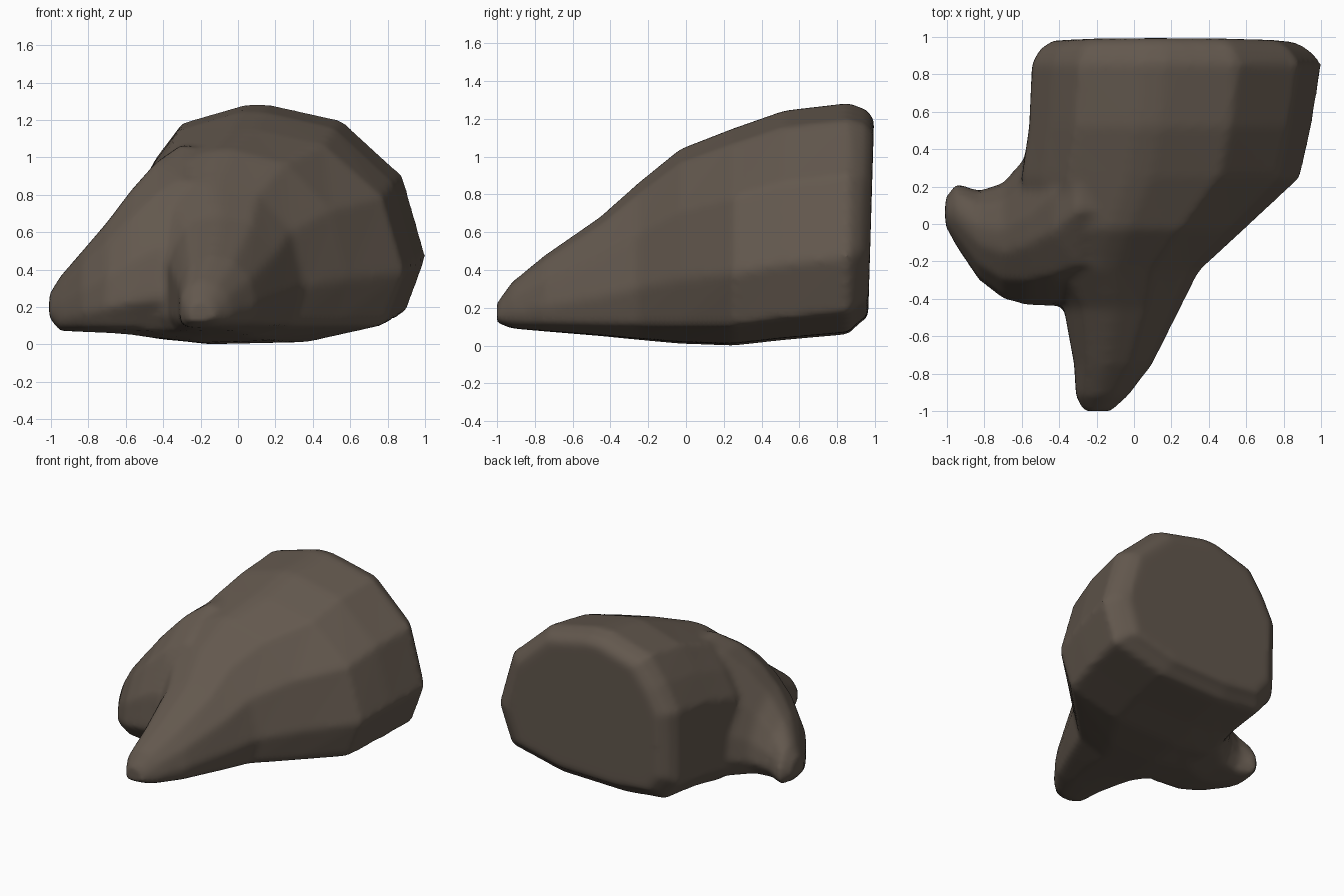
import bpy, bmesh

if "Cube" in bpy.data.objects:
    bpy.data.objects.remove(bpy.data.objects["Cube"])

# Rounded cross-sections in a unit box (across, up)
OUTLINE = [(.08, .03), (0, .15), (0, .6), (.07, .76), (.16, .91), (.38, .99), (.46, .99),
           (.71, .92), (.92, .68), (1, .33), (.93, .09), (.65, .01), (.3, 0)]
SYMMETRIC = [(.12, .04), (0, .22), (.03, .5), (.17, .8), (.4, .98), (.6, .98),
             (.83, .8), (.97, .5), (1, .25), (.88, .05), (.5, 0)]


def loft(bm, outline, rings, place):
    """Skin cross-sections; each ring is (station, left, right, bottom, top)."""
    loops = []
    for s, a, b, lo, hi in rings:
        loops.append([bm.verts.new(place(s, a + (b - a) * u, lo + (hi - lo) * v))
                      for u, v in outline])
    n = len(outline)
    for p, q in zip(loops, loops[1:]):
        for i in range(n):
            j = (i + 1) % n
            bm.faces.new((p[i], p[j], q[j], q[i]))
    bm.faces.new(loops[0])
    bm.faces.new(loops[-1])


def body_point(s, a, z):
    """Lean the back end very slightly so its top is furthest back."""
    return (a, s - (.03 * (1.2 - z) if s > .9 else 0), z)


bm = bmesh.new()

# Main body with flat back, tapering into the front stub
loft(bm, OUTLINE, [
    (.995, -.43, .86, .15, 1.21),
    (.95, -.50, .94, .12, 1.26),
    (.86, -.545, 1.005, .06, 1.295),
    (.52, -.56, .95, .03, 1.255),
    (.25, -.60, .89, .00, 1.16),
    (-.03, -.57, .59, .01, 1.05),
    (-.25, -.50, .35, .03, .87),
    (-.45, -.375, .25, .05, .69),
    (-.75, -.32, .10, .075, .48),
    (-.92, -.31, -.03, .09, .34),
    (-1.0, -.27, -.12, .12, .23),
], body_point)

# Side stub curving backwards at its tip
loft(bm, SYMMETRIC, [
    (.1, -.38, .60, .03, 1.0),
    (-.30, -.44, .85, .02, 1.09),
    (-.44, -.44, .55, .03, .99),
    (-.57, -.435, .37, .05, .84),
    (-.70, -.40, .22, .06, .665),
    (-.83, -.30, .18, .065, .51),
    (-.95, -.12, .22, .07, .37),
    (-1.01, -.01, .14, .14, .27),
], lambda s, a, z: (s, a, z))

bmesh.ops.recalc_face_normals(bm, faces=bm.faces[:])
mesh = bpy.data.meshes.new("body")
bm.to_mesh(mesh)
bm.free()
body = bpy.data.objects.new("body", mesh)
bpy.context.collection.objects.link(body)
bpy.context.view_layer.objects.active = body
body.select_set(True)

# Merge the volumes and soften the joins
remesh = body.modifiers.new("merge", 'REMESH')
remesh.mode = 'VOXEL'
remesh.voxel_size = .025
soften = body.modifiers.new("soften", 'SMOOTH')
soften.factor = .5
soften.iterations = 5
for name in ("merge", "soften"):
    bpy.ops.object.modifier_apply(modifier=name)
bpy.ops.object.shade_smooth()

# Dark brown stone colour
stone = bpy.data.materials.new("dark brown stone")
stone.diffuse_color = (.125, .098, .076, 1)
stone.use_nodes = True
stone.node_tree.nodes["Principled BSDF"].inputs["Base Color"].default_value = stone.diffuse_color
body.data.materials.clear()
body.data.materials.append(stone)
